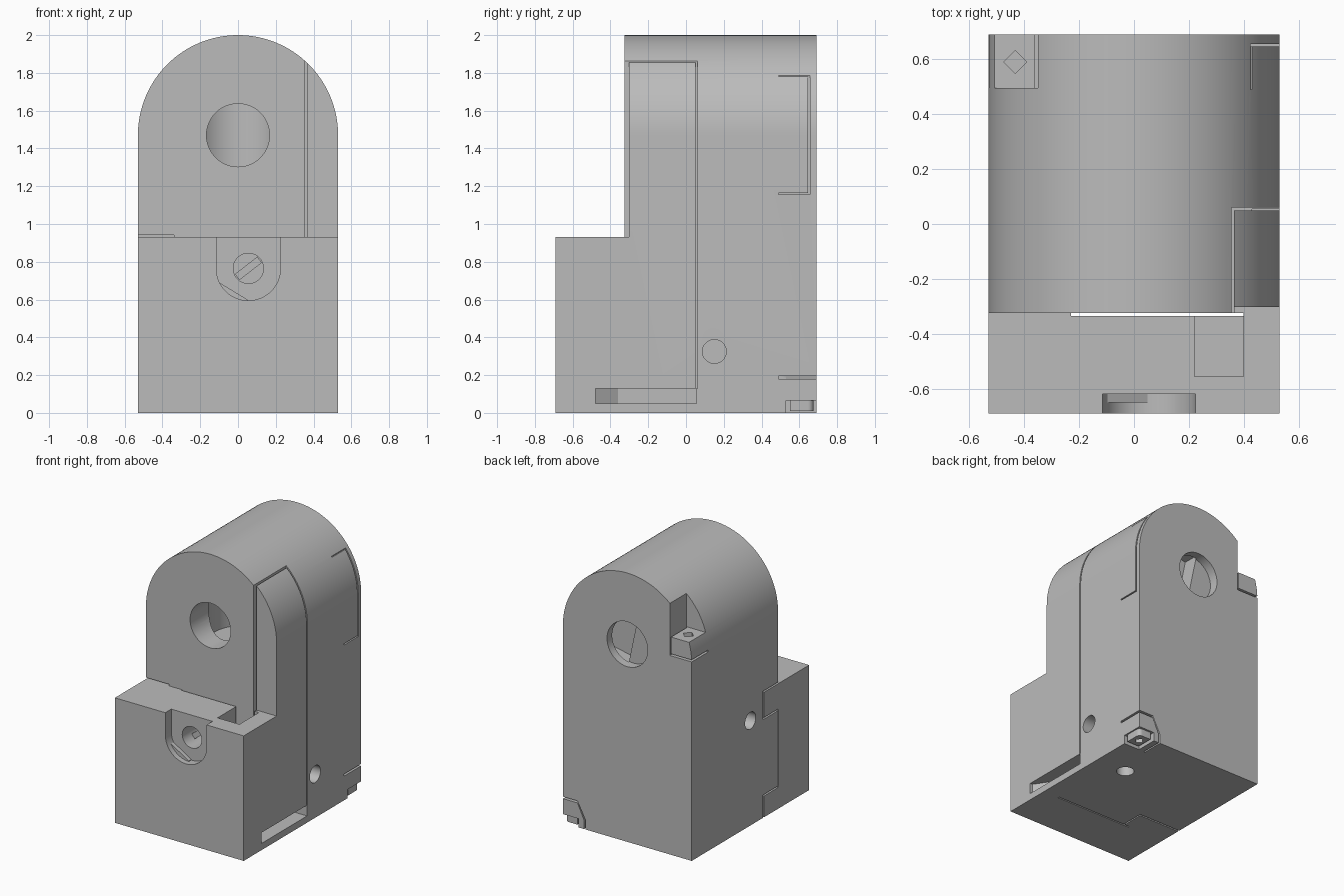
import bpy, bmesh, math
from mathutils import Vector, Matrix

old = bpy.data.objects.get("Cube")
if old:
    bpy.data.objects.remove(old)

grey = bpy.data.materials.new("plain_grey")
grey.use_nodes = True
colour = (0.5, 0.5, 0.5, 1)
grey.diffuse_color = colour
grey.node_tree.nodes["Principled BSDF"].inputs["Base Color"].default_value = colour


def prism(name, points, axis, lo, hi):
    """Extrude a profile along x (points y,z), y (points x,z) or z (points x,y)."""
    place = {"x": lambda a, b, t: (t, a, b),
             "y": lambda a, b, t: (a, t, b),
             "z": lambda a, b, t: (a, b, t)}[axis]
    bm = bmesh.new()
    face = bm.faces.new([bm.verts.new(place(a, b, lo)) for a, b in points])
    new = bmesh.ops.extrude_face_region(bm, geom=[face])["geom"]
    shift = Vector(place(0, 0, hi - lo))
    bmesh.ops.translate(bm, verts=[v for v in new if isinstance(v, bmesh.types.BMVert)], vec=shift)
    bmesh.ops.recalc_face_normals(bm, faces=bm.faces[:])
    mesh = bpy.data.meshes.new(name)
    bm.to_mesh(mesh)
    bm.free()
    mesh.materials.append(grey)
    obj = bpy.data.objects.new(name, mesh)
    bpy.context.collection.objects.link(obj)
    return obj


def box(name, x, y, z):
    return prism(name, [(x[0], y[0]), (x[1], y[0]), (x[1], y[1]), (x[0], y[1])], "z", *z)


def arc(a, b, r, start=0, end=360, n=48):
    count = n if end - start == 360 else n + 1
    angles = [math.radians(start + (end - start) * i / n) for i in range(count)]
    return [(a + r * math.cos(t), b + r * math.sin(t)) for t in angles]


def cut(target, cutter):
    mod = target.modifiers.new("cut", "BOOLEAN")
    mod.operation = "DIFFERENCE"
    mod.solver = "EXACT"
    mod.object = cutter
    bpy.context.view_layer.objects.active = target
    bpy.ops.object.modifier_apply(modifier=mod.name)
    bpy.data.objects.remove(cutter)


def cut_boxes(target, spans):
    for x, y, z in spans:
        cut(target, box("cutter", x, y, z))


W, BACK, FRONT, SEAM = 0.53, 0.69, -0.69, -0.325
AXLE, SHELF = 1.47, 0.93

# Main arched body and lower front block
body = prism("arched_body", [(-W, 0), (W, 0)] + arc(0, AXLE, W, 0, 180, 64), "y", SEAM, BACK)
block = box("front_block", (-W, W), (FRONT, SEAM), (0, SHELF))

# Front bore opening into an upright round chamber
cut(body, prism("cutter", arc(0, AXLE, 0.167), "y", -0.5, 0))
cut(body, prism("cutter", arc(0, 0.08, 0.25), "z", 1.2, 1.75))

# Shallow back bore with a slanted chamber behind one half
cut(body, prism("cutter", arc(0, AXLE, 0.167), "y", 0.62, 0.8))
chamber = box("cutter", (0, 0.25), (0.5, 0.63), (-0.2, 0.2))
chamber.data.transform(Matrix.Translation((0, 0, AXLE)) @ Matrix.Rotation(math.radians(-12), 4, "Y"))
cut(body, chamber)

# Round side and bottom holes
cut(body, prism("cutter", arc(0.15, 0.325, 0.063), "x", 0.33, 0.7))
cut(body, prism("cutter", arc(0, 0.78, 0.063), "x", -0.7, -0.33))
cut(body, prism("cutter", arc(0.28, 0.24, 0.06), "z", -0.1, 0.2))

cut_boxes(body, [
    # Side arm: set back front face and the gap around it
    ((0.365, 0.6), (-0.4, -0.303), (SHELF, 2.1)),
    ((0.355, 0.365), (-0.4, 0.06), (0.13, 2.1)),
    ((0.36, 0.6), (0.05, 0.06), (0.13, 2.1)),
    # Low side slot
    ((0.43, 0.6), (-0.4, 0.055), (0.05, 0.13)),
    # Bracket shaped groove
    ((0.425, 0.6), (0.49, 0.655), (1.78, 1.79)),
    ((0.425, 0.6), (0.647, 0.657), (1.155, 1.79)),
    ((0.425, 0.6), (0.49, 0.655), (1.155, 1.165)),
    # Clip groove at the bottom back corner, and its foot recess
    ((0.41, 0.6), (0.49, 0.8), (0.18, 0.195)),
    ((0.40, 0.6), (0.53, 0.8), (-0.1, 0.065)),
    # Catch notch at the top back corner
    ((-0.6, -0.35), (0.495, 0.8), (1.62, 2.1)),
    ((-0.36, -0.35), (0.495, 0.8), (1.48, 1.7)),
    ((-0.6, -0.35), (0.495, 0.8), (1.48, 1.495)),
    # Interlocking tab seams on the other side
    ((-0.6, -0.34), (-0.16, -0.148), (0.73, SHELF)),
    ((-0.6, -0.34), (-0.4, -0.148), (0.73, 0.742)),
    ((-0.6, -0.34), (-0.4, -0.148), (SHELF, 0.942)),
    ((-0.6, -0.18), (-0.16, -0.148), (-0.1, 0.17)),
    ((-0.6, -0.18), (-0.4, -0.148), (0.158, 0.17)),
    ((-0.19, -0.18), (-0.4, -0.148), (-0.1, 0.17)),
])

# Slanted part of the clip groove on the back
cut(body, prism("cutter", [(0.41, 0.18), (0.41, 0.195), (0.345, 0.07), (0.345, -0.1),
                           (0.357, -0.1), (0.357, 0.068)], "y", 0.53, 0.8))
# Square holes in the catch and in the foot
cut(body, prism("cutter", arc(-0.433, 0.59, 0.042, 0, 360, 4), "z", 1.51, 1.7))
cut(body, prism("cutter", arc(0.46, 0.61, 0.035, 0, 360, 4), "z", 0, 0.16))

# Front block: shelf pocket, seam gap and side slot
cut_boxes(block, [
    ((0.22, 0.40), (-0.555, -0.335), (0.6, 1.1)),
    ((-0.23, 0.40), (-0.335, -0.2), (-0.1, 1.1)),
    ((-0.6, -0.5), (-0.33, -0.2), (0.17, 0.735)),
])
cut(block, prism("cutter", [(0.6, -0.48), (0.51, -0.48), (0.43, -0.36), (0.43, -0.2), (0.6, -0.2)],
                 "z", 0.05, 0.13))

# Round bottomed recess with a screw hole
cut(block, prism("cutter", [(0.225, 1.1), (-0.115, 1.1)] + arc(0.055, 0.765, 0.17, 180, 360, 32),
                 "y", -0.8, -0.62))
cut(block, prism("cutter", arc(0.055, 0.765, 0.08), "y", -0.7, -0.45))

# Slanted bar inside the screw hole, and the sloping lip of the recess
bar = box("screw_bar", (-0.075, 0.075), (-0.52, -0.44), (-0.02, 0.02))
bar.data.transform(Matrix.Translation((0.055, 0, 0.765)) @ Matrix.Rotation(math.radians(-38), 4, "Y"))
lip = prism("recess_lip", [(-0.115, 0.7), (0.05, 0.6), (0.05, 0.585), (-0.115, 0.585)], "y", -0.65, -0.6)

# Rounded foot pad in the corner recess
pad = prism("foot_pad", [(0.42, 0.55)] + [(0.42, 0.675)] + arc(0.49, 0.645, 0.03, 90, 0, 6) + [(0.52, 0.55)],
            "z", 0.01, 0.07)
cut(pad, prism("cutter", arc(0.465, 0.61, 0.032, 0, 360, 4), "z", -0.1, 0.05))

for obj in (body, block, bar, lip, pad):
    bpy.ops.object.select_all(action="DESELECT")
    obj.select_set(True)
    bpy.context.view_layer.objects.active = obj
    bpy.ops.object.shade_smooth_by_angle(angle=math.radians(30))
